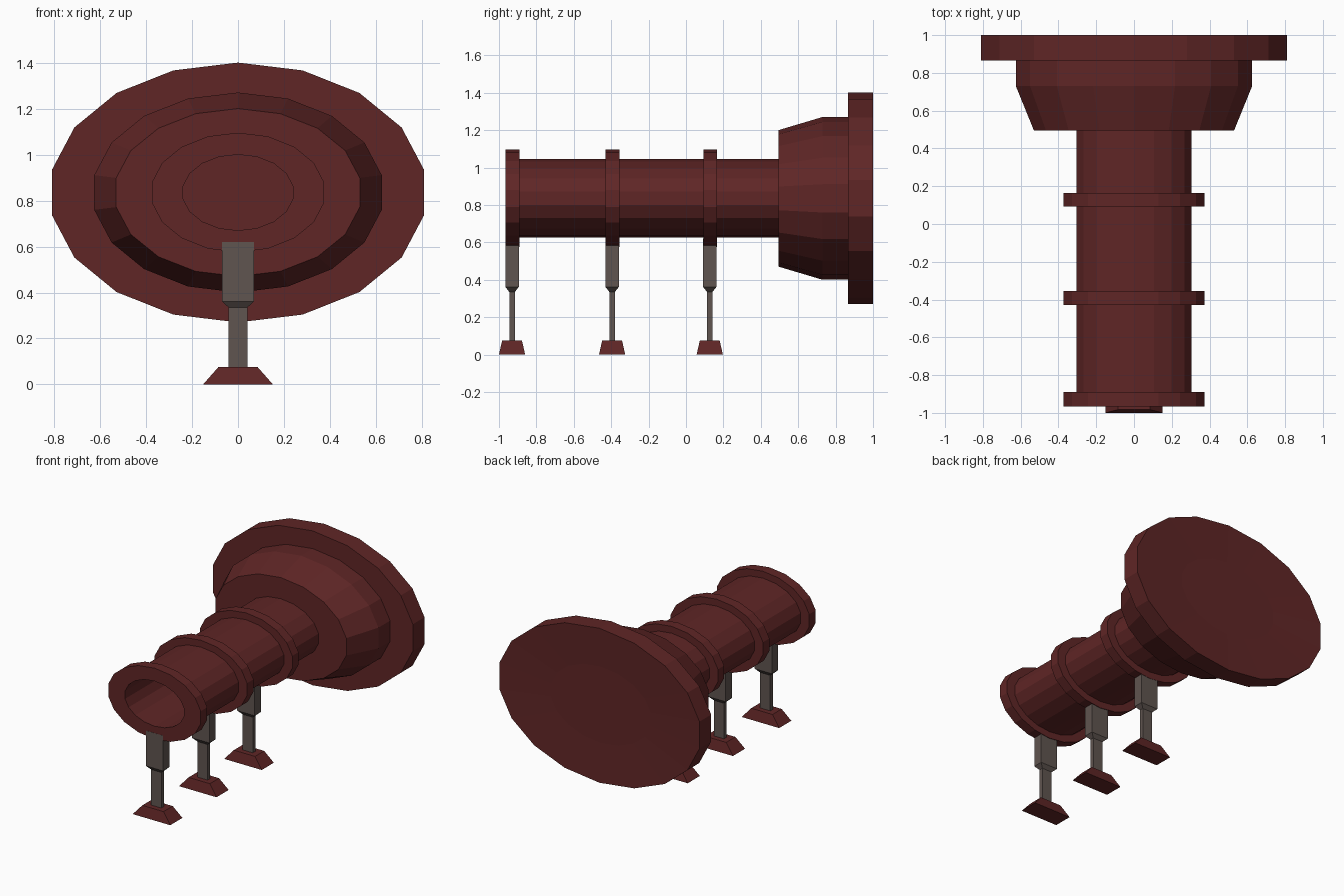
import bpy, bmesh, math

if "Cube" in bpy.data.objects:
    bpy.data.objects.remove(bpy.data.objects["Cube"])

CZ = 0.835   # height of the barrel axis
N = 18       # sides of every elliptical section


def material(name, rgb):
    m = bpy.data.materials.new(name)
    m.diffuse_color = (*rgb, 1)
    m.use_nodes = True
    m.node_tree.nodes["Principled BSDF"].inputs["Base Color"].default_value = m.diffuse_color
    return m


RED = material("dark_red", (0.115, 0.019, 0.019))
GREY = material("warm_grey", (0.115, 0.090, 0.080))


def loft(name, rings, mat):
    """Join rings of points into a closed solid with flat faces."""
    bm = bmesh.new()
    loops = [[bm.verts.new(p) for p in ring] for ring in rings]
    n = len(loops[0])
    for a, b in zip(loops, loops[1:]):
        for i in range(n):
            j = (i + 1) % n
            bm.faces.new((a[i], a[j], b[j], b[i]))
    bm.faces.new(loops[0])
    bm.faces.new(loops[-1])
    bmesh.ops.recalc_face_normals(bm, faces=bm.faces)
    me = bpy.data.meshes.new(name)
    bm.to_mesh(me)
    bm.free()
    me.materials.append(mat)
    ob = bpy.data.objects.new(name, me)
    bpy.context.collection.objects.link(ob)
    return ob


def ellipse(y, rx, rz):
    return [(rx * math.sin(2 * math.pi * i / N), y,
             CZ + rz * math.cos(2 * math.pi * i / N)) for i in range(N)]


def rect(y, z, hx, hy):
    return [(sx * hx, y + sy * hy, z)
            for sx, sy in ((-1, -1), (1, -1), (1, 1), (-1, 1))]


# Body: bore, muzzle collar, tube with two more collars, bell, rear disc
TUBE, COLLAR = (0.31, 0.21), (0.38, 0.26)
BORE = (0.242, 0.165)
profile = [(-0.5, *BORE), (-0.965, *BORE), (-0.965, *COLLAR),
           (-0.89, *COLLAR), (-0.89, *TUBE)]
for y0, y1 in ((-0.43, -0.355), (0.093, 0.165)):
    profile += [(y0, *TUBE), (y0, *COLLAR), (y1, *COLLAR), (y1, *TUBE)]
profile += [(0.495, *TUBE), (0.495, 0.538, 0.365), (0.73, 0.635, 0.435),
            (0.865, 0.635, 0.435), (0.865, 0.822, 0.565), (1.0, 0.822, 0.565),
            (0.985, 0.41, 0.28)]
loft("barrel_body", [ellipse(*p) for p in profile], RED)

# Legs: thick upper block tapering to a thin post, on a flared foot
for k, y in enumerate((-0.93, -0.395, 0.127), 1):
    loft(f"leg_{k}", [rect(y, 0.06, 0.041, 0.015), rect(y, 0.335, 0.041, 0.015),
                      rect(y, 0.362, 0.07, 0.036), rect(y, 0.62, 0.07, 0.036)], GREY)
    loft(f"foot_{k}", [rect(y, 0, 0.152, 0.07), rect(y, 0.075, 0.086, 0.053)], RED)
